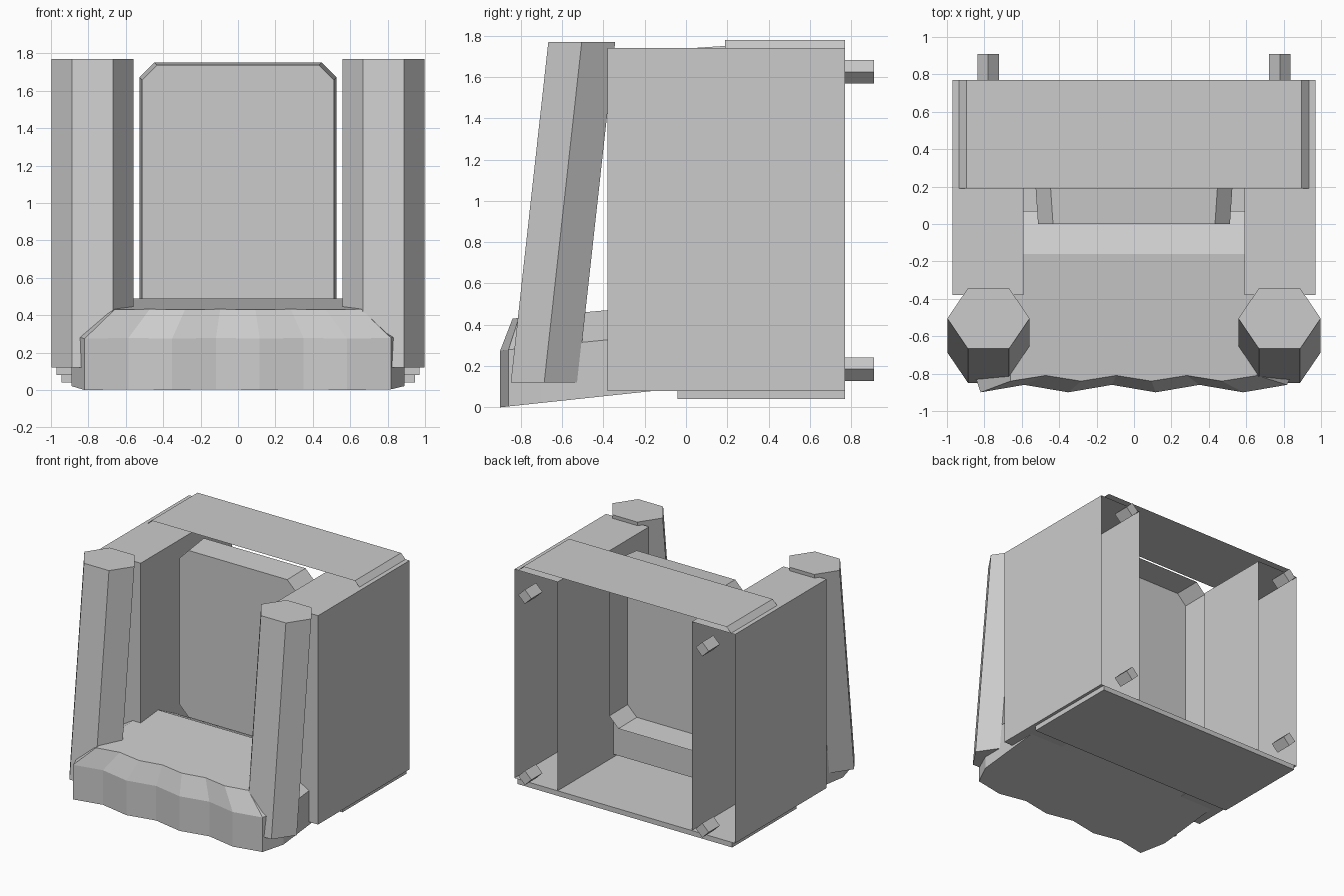
import bpy, bmesh, math
from mathutils import Vector

cube = bpy.data.objects.get("Cube")
if cube:
    bpy.data.objects.remove(cube, do_unlink=True)

GREY = (0.6, 0.6, 0.6, 1.0)
stone = bpy.data.materials.new("light grey stone")
stone.use_nodes = True
stone.diffuse_color = GREY
stone.node_tree.nodes["Principled BSDF"].inputs["Base Color"].default_value = GREY


def loft(name, rings, cap_start=True, cap_end=True):
    """Skin a stack of matching rings; uncapped ends stay open."""
    bm = bmesh.new()
    rows = [[bm.verts.new(p) for p in ring] for ring in rings]
    n = len(rows[0])
    for a, b in zip(rows, rows[1:]):
        for i in range(n):
            j = (i + 1) % n
            bm.faces.new((a[i], a[j], b[j], b[i]))
    start = bm.faces.new(rows[0][::-1])
    end = bm.faces.new(rows[-1])
    bmesh.ops.recalc_face_normals(bm, faces=bm.faces)
    unwanted = [f for f, keep in ((start, cap_start), (end, cap_end)) if not keep]
    bmesh.ops.delete(bm, geom=unwanted, context='FACES')
    mesh = bpy.data.meshes.new(name)
    bm.to_mesh(mesh)
    bm.free()
    mesh.materials.append(stone)
    obj = bpy.data.objects.new(name, mesh)
    bpy.context.collection.objects.link(obj)
    return obj


def box(name, x, y, z, open_back=False):
    rings = [[(x[0], d, z[0]), (x[1], d, z[0]), (x[1], d, z[1]), (x[0], d, z[1])] for d in y]
    return loft(name, rings, cap_end=not open_back)


def polygon(sides, rx, ry):
    return [(rx * math.cos(i * math.tau / sides), ry * math.sin(i * math.tau / sides))
            for i in range(sides)]


# Mirrored parts: hollow side walls, leaning pillars and rear pegs
for side, s in (("left", 1), ("right", -1)):
    box(side + "_wall", sorted((s * 0.59, s * 0.97)), (-0.38, 0.77), (0.08, 1.74), open_back=True)
    loft(side + "_pillar", [[(s * 0.778 + u, cy + v, z) for u, v in polygon(6, 0.22, 0.187)]
                            for cy, z in ((-0.687, 0.12), (-0.505, 1.77))])
    for level, z in (("lower", 0.185), ("upper", 1.625)):
        loft(f"{side}_{level}_peg", [[(s * 0.78 + u, y, z + v) for u, v in polygon(4, 0.057, 0.057)]
                                     for y in (0.77, 0.91)])

# Thin roof sheet with sloping ends
roof = bmesh.new()
edge = [[roof.verts.new((x, y, z)) for y in (0.19, 0.77)]
        for x, z in ((-0.935, 1.74), (-0.895, 1.78), (0.895, 1.78), (0.935, 1.74))]
for a, b in zip(edge, edge[1:]):
    roof.faces.new((a[0], b[0], b[1], a[1]))
roof_mesh = bpy.data.meshes.new("roof")
roof.to_mesh(roof_mesh)
roof.free()
roof_mesh.materials.append(stone)
bpy.context.collection.objects.link(bpy.data.objects.new("roof", roof_mesh))

# Base slab
box("base_slab", (-0.945, 0.945), (-0.04, 0.77), (0.04, 0.08))


# Back panel: open tray with clipped corners, slightly flared to the rear
def clipped_rect(w, h, c):
    quarter = [(w, h - c), (w - c, h)]
    return (quarter + [(-x, z) for x, z in quarter[::-1]]
            + [(-x, -z) for x, z in quarter] + [(x, -z) for x, z in quarter[::-1]])


loft("back_panel", [[(x, y, 1.075 + z) for x, z in clipped_rect(w, h, 0.08)]
                    for y, w, h in ((0.0, 0.513, 0.663), (0.21, 0.527, 0.677))], cap_end=False)

# Front step: wavy front edge, chamfered rim and gently rising top
wave = [-0.82 + 0.234 * i for i in range(8)]
lower, middle, upper = [], [], []
for i, x in enumerate(wave):
    y = -0.90 if i % 2 == 0 else -0.86
    lower.append(Vector((x, y, 0)))
    middle.append(Vector((x, y, 0)))
    upper.append(Vector((x * 0.805, -0.84 if i % 2 == 0 else -0.81, 0)))
for sx, near in ((1, True), (1, False), (-1, False), (-1, True)):
    y = -0.70 if near else 0.07
    lower.append(Vector((sx * 0.89, y, 0)))
    middle.append(Vector((sx * 0.89, y, 0)))
    upper.append(Vector((sx * 0.66, -0.65 if near else -0.16, 0)))
for ring, front, height, slope in ((lower, -0.9, 0.0, 0.107),
                                   (middle, -0.9, 0.275, 0.1),
                                   (upper, -0.84, 0.43, 0.088)):
    for p in ring:
        p.z = height + (p.y - front) * slope
loft("front_step", [lower, middle, upper])
